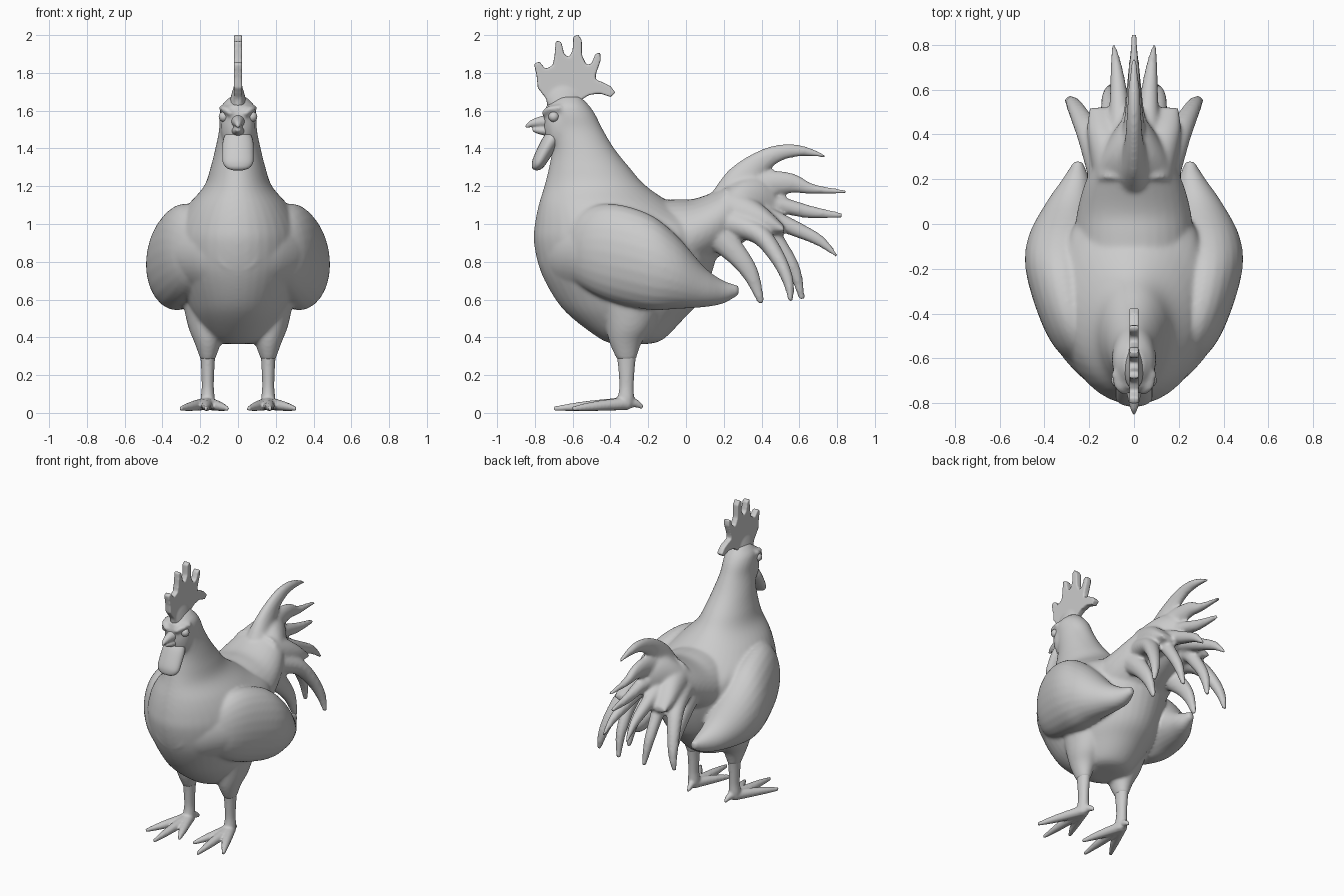
import bpy, bmesh, math
from mathutils import Vector


def spline(rows, n=5):
    """Catmull-Rom through rows of any width."""
    p = [rows[0]] + list(rows) + [rows[-1]]
    out = []
    for i in range(1, len(p) - 2):
        for k in range(n):
            t = k / n
            out.append([0.5 * (2 * b + (c - a) * t + (2 * a - 5 * b + 4 * c - d) * t * t
                               + (3 * b - a - 3 * c + d) * t ** 3)
                        for a, b, c, d in zip(p[i - 1], p[i], p[i + 1], p[i + 2])])
    return out + [list(rows[-1])]


def loft(bm, rows, side=1, axis=None, seg=24):
    """Elliptical rings along a path; rows are x, y, z, sideways radius, other radius."""
    rows = spline(rows)
    pts = [Vector((r[0] * side, r[1], r[2])) for r in rows]
    rings = []
    for i, r in enumerate(rows):
        t = Vector(axis) if axis else pts[min(i + 1, len(pts) - 1)] - pts[max(i - 1, 0)]
        t.normalize()
        u = (Vector((1, 0, 0)) - t * t.x).normalized()
        v = t.cross(u)
        a, b = max(r[3], 0.004), max(r[4], 0.004)
        rings.append([bm.verts.new(pts[i] + u * a * math.cos(2 * math.pi * k / seg)
                                   + v * b * math.sin(2 * math.pi * k / seg)) for k in range(seg)])
    faces = [bm.faces.new(rings[0]), bm.faces.new(rings[-1])]
    for p, q in zip(rings, rings[1:]):
        for k in range(seg):
            j = (k + 1) % seg
            faces.append(bm.faces.new((p[k], p[j], q[j], q[k])))
    bmesh.ops.recalc_face_normals(bm, faces=faces)


def pair(bm, rows, **kw):
    for s in (1, -1):
        loft(bm, rows, s, **kw)


def finish(name, bm, voxel=None, smooth=4):
    me = bpy.data.meshes.new(name)
    bm.to_mesh(me)
    bm.free()
    ob = bpy.data.objects.new(name, me)
    bpy.context.collection.objects.link(ob)
    for f in me.polygons:
        f.use_smooth = True
    if voxel:
        m = ob.modifiers.new("fuse", 'REMESH')
        m.mode = 'VOXEL'
        m.voxel_size = voxel
        m.use_smooth_shade = True
        s = ob.modifiers.new("soften", 'SMOOTH')
        s.factor = 0.5
        s.iterations = smooth
    return ob


# Body, neck and head: horizontal slices (z, front y, back y, half width)
body = bmesh.new()
slices = [(.365, -.38, -.2, .06), (.39, -.45, -.12, .15), (.5, -.60, -.01, .23),
          (.6, -.69, .08, .28), (.75, -.77, .14, .335), (.9, -.805, .17, .35),
          (1.0, -.80, .13, .33), (1.1, -.78, -.06, .265), (1.2, -.75, -.21, .18),
          (1.3, -.725, -.30, .145), (1.4, -.71, -.38, .12), (1.5, -.73, -.44, .1),
          (1.58, -.74, -.48, .098), (1.63, -.725, -.515, .085), (1.675, -.68, -.56, .04)]
loft(body, [(0, (f + b) / 2, z, w, (b - f) / 2) for z, f, b, w in slices], axis=(0, 0, 1), seg=40)

# Face and cheeks
loft(body, [(0, -.655, 1.39, .06, .05), (0, -.66, 1.46, .086, .085), (0, -.665, 1.55, .09, .09),
            (0, -.66, 1.63, .07, .08)], axis=(0, 0, 1))

# Breast and shoulder mass that fairs the wings into the chest
loft(body, [(0, -.77, .85, .11, .1), (0, -.68, .85, .24, .2), (0, -.55, .85, .35, .26),
            (0, -.4, .84, .42, .285), (0, -.25, .83, .45, .27), (0, -.1, .79, .4, .2)],
     axis=(0, 1, 0), seg=40)

# Rump (y, top z, bottom z, half width)
rump = [(-.4, 1.1, .6, .24), (-.2, 1.125, .65, .262), (-.05, 1.13, .7, .262), (.05, 1.135, .75, .255),
        (.18, 1.185, .83, .22), (.3, 1.25, .9, .16), (.4, 1.25, .97, .1), (.47, 1.2, 1.03, .05)]
loft(body, [(0, y, (t + b) / 2, w, (t - b) / 2) for y, t, b, w in rump], axis=(0, 1, 0), seg=32)

# Wings
pair(body, [(.2, -.66, .85, .04, .08), (.245, -.55, .865, .11, .2), (.285, -.4, .85, .145, .258),
            (.32, -.2, .80, .165, .255), (.32, -.05, .745, .15, .195), (.29, .1, .665, .1, .105),
            (.26, .2, .64, .06, .06), (.25, .28, .65, .02, .025)], axis=(0, 1, 0))

# Thighs
pair(body, [(.18, -.28, .62, .12, .17), (.165, -.3, .46, .1, .125), (.16, -.32, .37, .07, .085),
            (.16, -.315, .28, .038, .05)], axis=(0, 0, 1))

# Central tail feathers
loft(body, [(0, .2, 1.08, .1, .1), (0, .3, 1.22, .06, .1), (0, .38, 1.315, .04, .065),
            (0, .49, 1.375, .032, .045), (0, .61, 1.387, .025, .03), (0, .74, 1.358, .01, .008)])
loft(body, [(0, .25, 1.12, .1, .12), (0, .4, 1.2, .055, .08), (0, .55, 1.217, .035, .055),
            (0, .67, 1.185, .026, .028), (0, .85, 1.17, .012, .01)])
loft(body, [(0, .3, 1.08, .09, .1), (0, .48, 1.1, .05, .05), (0, .65, 1.065, .03, .035),
            (0, .83, 1.045, .012, .014)])
# Side tail feathers, with a web joining their roots
pair(body, [(.08, .2, 1.06, .1, .14), (.1, .33, 1.04, .1, .11), (.13, .43, 1.01, .08, .07),
            (.15, .52, .97, .05, .02)], axis=(0, 1, 0))
pair(body, [(.05, .25, 1.08, .08, .09), (.06, .42, 1.04, .055, .055), (.07, .6, .965, .038, .04),
            (.08, .71, .91, .025, .03), (.09, .8, .83, .009, .01)])
pair(body, [(.07, .22, 1.05, .08, .09), (.1, .4, 1.0, .055, .055), (.11, .5, .88, .04, .042),
            (.11, .575, .75, .032, .034), (.1, .615, .6, .014, .016)])
pair(body, [(.12, .2, 1.02, .08, .08), (.19, .38, .95, .06, .055), (.24, .48, .83, .045, .042),
            (.275, .54, .7, .032, .03), (.295, .555, .59, .014, .014)])
pair(body, [(.13, .1, 1.0, .08, .1), (.16, .24, .87, .05, .065), (.17, .34, .74, .034, .045),
            (.17, .4, .58, .014, .018)])

# Brow ridges
pair(body, [(.03, -.755, 1.575, .012, .015), (.065, -.73, 1.605, .02, .018),
            (.09, -.66, 1.615, .014, .016)])
finish("rooster_body", body, 0.011, 8)

# Shanks and toes
legs = bmesh.new()
pair(legs, [(.16, -.315, .33, .042, .055), (.16, -.315, .25, .036, .045), (.16, -.315, .14, .032, .038),
            (.16, -.32, .07, .038, .045), (.16, -.33, .025, .035, .045)], axis=(0, 0, 1))
for tip in ((.305, -.6), (.17, -.7), (.055, -.58)):
    mid = [.16 + (tip[0] - .16) * .55, -.33 + (tip[1] + .33) * .55]
    pair(legs, [(.16, -.31, .05, .035, .035), (*mid, .036, .028, .026),
                (tip[0], tip[1], .022, .009, .013)], seg=14)
pair(legs, [(.16, -.31, .06, .03, .03), (.15, -.265, .05, .02, .022),
            (.145, -.228, .028, .008, .01)], seg=14)
finish("legs_and_feet", legs, 0.008, 3)

# Beak: hooked upper and small lower half
beak = bmesh.new()
loft(beak, [(0, -.70, 1.545, .045, .04), (0, -.77, 1.54, .03, .03), (0, -.82, 1.53, .018, .018),
            (0, -.848, 1.512, .006, .008)], seg=16)
loft(beak, [(0, -.70, 1.49, .04, .03), (0, -.77, 1.495, .028, .022), (0, -.812, 1.5, .012, .01)], seg=16)
finish("beak", beak, 0.006, 3)

# Wattle hanging below the beak
wattle = bmesh.new()
loft(wattle, [(0, -.68, 1.49, .06, .04), (0, -.715, 1.44, .08, .045), (0, -.75, 1.38, .083, .042),
              (0, -.78, 1.325, .08, .036), (0, -.795, 1.298, .06, .024), (0, -.80, 1.286, .03, .01)])
finish("wattle", wattle)

# Eyes
eyes = bmesh.new()
for s in (1, -1):
    e = bmesh.ops.create_uvsphere(eyes, u_segments=16, v_segments=10, radius=.028)
    bmesh.ops.translate(eyes, verts=e["verts"], vec=(s * .074, -.7, 1.568))
finish("eyes", eyes)

# Comb: flat serrated profile (y, z), thickened, with a fuller root
outline = [(-.66, 1.6), (-.72, 1.62), (-.745, 1.67), (-.785, 1.72), (-.79, 1.78), (-.805, 1.85),
           (-.775, 1.86), (-.745, 1.82), (-.705, 1.84), (-.695, 1.9), (-.69, 1.97), (-.66, 1.965),
           (-.645, 1.9), (-.62, 1.88), (-.6, 1.92), (-.597, 1.99), (-.572, 2.004), (-.552, 1.975),
           (-.55, 1.89), (-.525, 1.84), (-.5, 1.85), (-.48, 1.9), (-.455, 1.91), (-.45, 1.87),
           (-.475, 1.8), (-.48, 1.765), (-.44, 1.75), (-.4, 1.73), (-.373, 1.695), (-.4, 1.672),
           (-.45, 1.69), (-.51, 1.685), (-.55, 1.66), (-.58, 1.6)]
comb = bmesh.new()
face = comb.faces.new([comb.verts.new((-.021, y, z)) for y, z in outline])
ext = bmesh.ops.extrude_face_region(comb, geom=[face])
bmesh.ops.translate(comb, verts=[v for v in ext["geom"] if isinstance(v, bmesh.types.BMVert)],
                    vec=(.042, 0, 0))
bmesh.ops.recalc_face_normals(comb, faces=comb.faces)
loft(comb, [(0, -.645, 1.62, .05, .09), (0, -.65, 1.69, .034, .09), (0, -.65, 1.76, .012, .06)],
     axis=(0, 0, 1))
finish("comb", comb, 0.007, 8)
